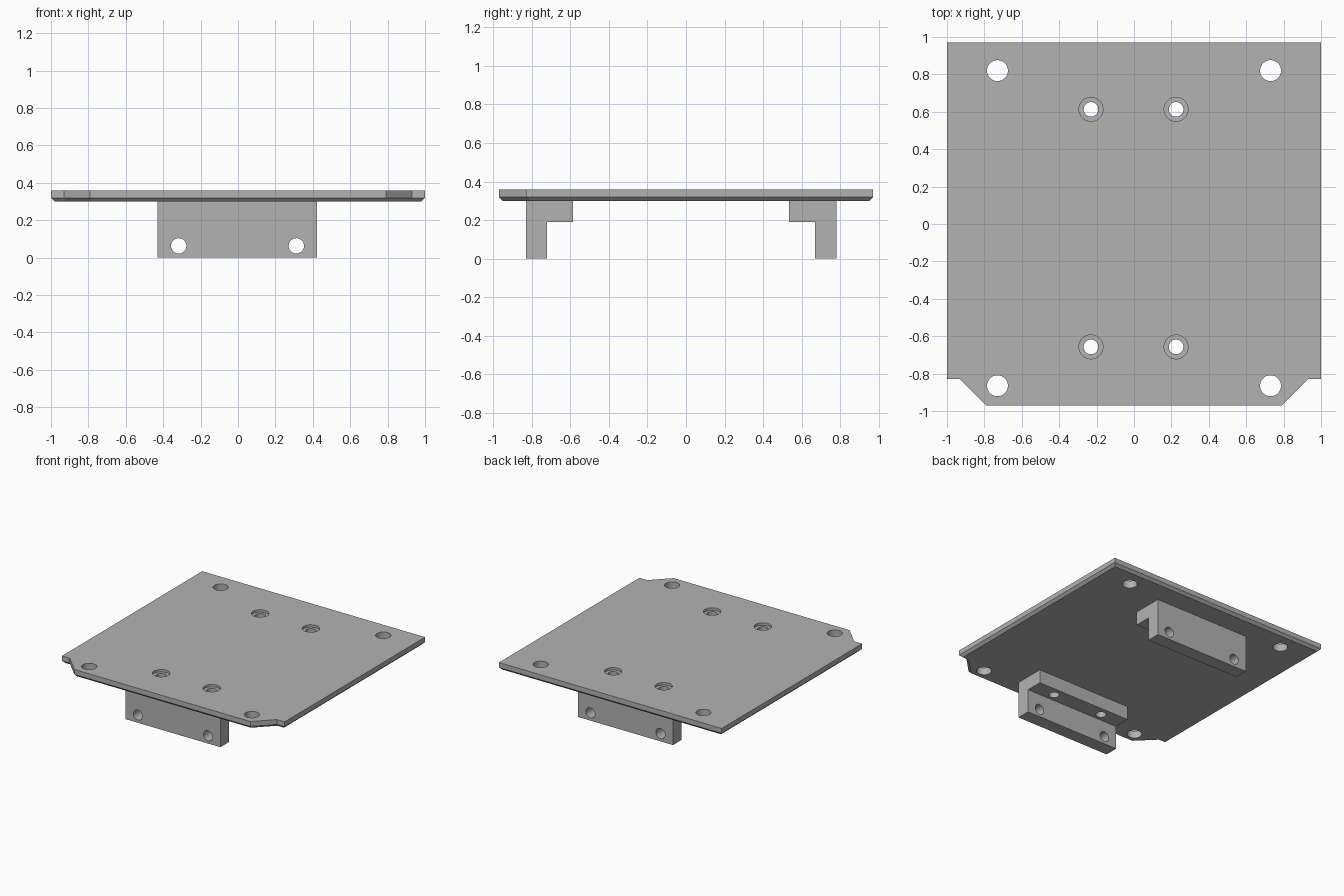
import bpy, bmesh, math
from mathutils import Vector, Matrix

cube = bpy.data.objects.get("Cube")
if cube:
    bpy.data.objects.remove(cube, do_unlink=True)

grey = bpy.data.materials.new("matte_grey")
grey.use_nodes = True
colour = (0.45, 0.45, 0.45, 1)
grey.diffuse_color = colour
grey.node_tree.nodes["Principled BSDF"].inputs["Base Color"].default_value = colour


def prism(name, points, travel, bevel=0):
    """Extrude a closed profile, optionally chamfering its starting face."""
    bm = bmesh.new()
    base = bm.faces.new([bm.verts.new(p) for p in points])
    top = bmesh.ops.extrude_face_region(bm, geom=[base], use_keep_orig=True)
    moved = [v for v in top["geom"] if isinstance(v, bmesh.types.BMVert)]
    bmesh.ops.translate(bm, verts=moved, vec=travel)
    if bevel:
        bmesh.ops.bevel(bm, geom=list(base.edges), offset=bevel,
                        segments=1, affect='EDGES')
    bmesh.ops.recalc_face_normals(bm, faces=bm.faces)
    return finish(name, bm)


def finish(name, bm):
    mesh = bpy.data.meshes.new(name)
    bm.to_mesh(mesh)
    bm.free()
    mesh.materials.append(grey)
    obj = bpy.data.objects.new(name, mesh)
    bpy.context.collection.objects.link(obj)
    return obj


def drill(name, holes):
    """Cutter from (centre, axis, bottom radius, top radius, length) tuples."""
    bm = bmesh.new()
    for centre, axis, r1, r2, length in holes:
        turn = Vector((0, 0, 1)).rotation_difference(Vector(axis)).to_matrix().to_4x4()
        bmesh.ops.create_cone(bm, cap_ends=True, segments=48, radius1=r1, radius2=r2,
                              depth=length, matrix=Matrix.Translation(centre) @ turn)
    cutter = finish(name, bm)
    cutter.hide_render = True
    return cutter


def cut(obj, cutters):
    for cutter in cutters:
        mod = obj.modifiers.new(cutter.name, 'BOOLEAN')
        mod.operation = 'DIFFERENCE'
        mod.solver = 'EXACT'
        mod.object = cutter
    bpy.ops.object.select_all(action='DESELECT')
    obj.select_set(True)
    bpy.context.view_layer.objects.active = obj
    for mod in list(obj.modifiers):
        bpy.ops.object.modifier_apply(modifier=mod.name)
    bpy.ops.object.shade_smooth_by_angle(angle=math.radians(30))


UP, ALONG = (0, 0, 1), (0, 1, 0)
TOP, UNDER, FLANGE = 0.36, 0.30, 0.19

# Hole cutters
corner_holes = drill("corner_hole_cutter", [((x, y, TOP), UP, 0.056, 0.056, 1)
                     for x in (-0.73, 0.73) for y in (-0.865, 0.82)])
screw_spots = [(x, y) for x in (-0.23, 0.225) for y in (-0.657, 0.613)]
screw_holes = drill("screw_hole_cutter", [((x, y, TOP), UP, 0.039, 0.039, 1)
                    for x, y in screw_spots])
recesses = drill("screw_recess_cutter", [((x, y, TOP), UP, 0.064, 0.064, 0.04)
                 for x, y in screw_spots])
side_holes = drill("side_hole_cutter", [((x, 0, 0.063), ALONG, 0.041, 0.041, 3)
                   for x in (-0.317, 0.312)])

# Mounting plate with notched front corners and a chamfered lower rim
half = [(0.79, -0.97), (0.93, -0.83), (1, -0.83), (1, 0.97)]
outline = half + [(-x, y) for x, y in reversed(half)]
plate = prism("mounting_plate", [(x, y, UNDER) for x, y in outline],
              (0, 0, TOP - UNDER), bevel=0.02)
cut(plate, [corner_holes, screw_holes, recesses])

# L-shaped brackets under the plate
for name, outer, side in (("front_bracket", -0.83, 1), ("rear_bracket", 0.78, -1)):
    profile = [(0, 0), (0.11, 0), (0.11, FLANGE), (0.245, FLANGE),
               (0.245, UNDER), (0, UNDER)]
    bracket = prism(name, [(-0.43, outer + side * d, z) for d, z in profile],
                    (0.853, 0, 0))
    cut(bracket, [screw_holes, side_holes])

for cutter in (corner_holes, screw_holes, recesses, side_holes):
    bpy.data.objects.remove(cutter, do_unlink=True)
